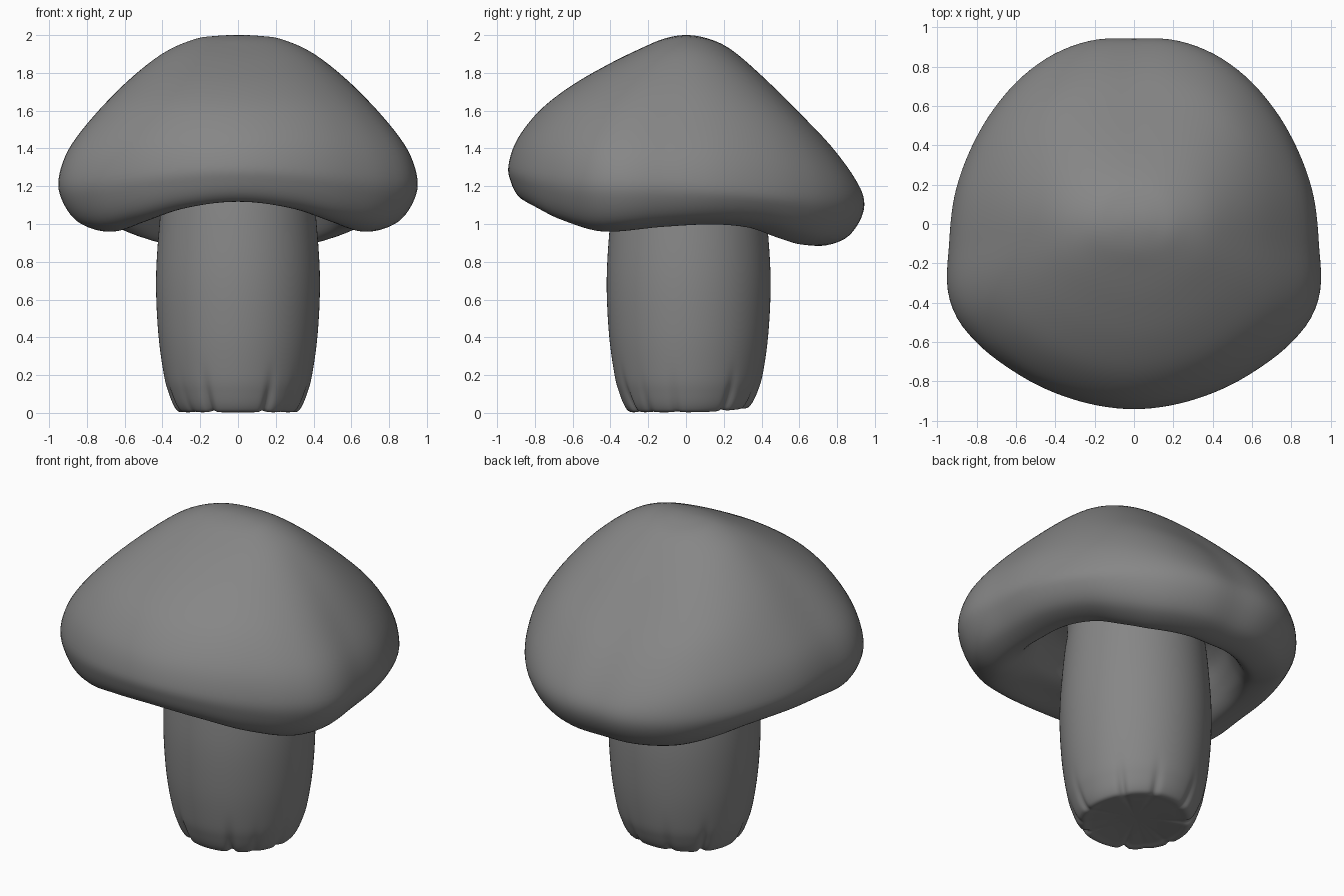
import bpy, math

if "Cube" in bpy.data.objects:
    bpy.data.objects.remove(bpy.data.objects["Cube"])


def curve(pts, x):
    """Smooth cubic through (x, y) pairs with flat ends."""
    n = len(pts)
    slope = lambda i: 0 if i in (0, n - 1) else (
        (pts[i + 1][1] - pts[i - 1][1]) / (pts[i + 1][0] - pts[i - 1][0]))
    for i in range(n - 1):
        (x0, y0), (x1, y1) = pts[i], pts[i + 1]
        if x <= x1 or i == n - 2:
            h = x1 - x0
            t = min(1, max(0, (x - x0) / h))
            return (y0 * (1 + 2 * t) * (1 - t) ** 2 + h * slope(i) * t * (1 - t) ** 2
                    + y1 * t * t * (3 - 2 * t) + h * slope(i + 1) * t * t * (t - 1))


def spline(p, steps, first):
    """Catmull-Rom samples through points; 'first' is the phantom start."""
    q = [first] + p + [p[-1]]
    out = []
    for i in range(1, len(q) - 2):
        for k in range(steps):
            t = k / steps
            out.append(tuple(
                0.5 * (2 * b + (c - a) * t + (2 * a - 5 * b + 4 * c - d) * t * t
                       + (3 * b - a - 3 * c + d) * t ** 3)
                for a, b, c, d in zip(q[i - 1], q[i], q[i + 1], q[i + 2])))
    return out + [p[-1]]


grey = bpy.data.materials.new("dark_grey")
grey.diffuse_color = (.24, .24, .24, 1)
grey.use_nodes = True
grey.node_tree.nodes["Principled BSDF"].inputs["Base Color"].default_value = grey.diffuse_color


def skin(name, columns):
    """Closed surface from columns of points sharing both end poles."""
    n, m = len(columns), len(columns[0])
    verts = [columns[0][0]] + [c[j] for j in range(1, m - 1) for c in columns] + [columns[0][-1]]
    vid = lambda i, j: 0 if j == 0 else len(verts) - 1 if j == m - 1 else 1 + (j - 1) * n + i % n
    faces = []
    for j in range(m - 1):
        for i in range(n):
            f = [vid(i, j), vid(i, j + 1), vid(i + 1, j + 1), vid(i + 1, j)]
            faces.append(tuple(dict.fromkeys(f)))
    me = bpy.data.meshes.new(name)
    me.from_pydata(verts, [], faces)
    me.materials.append(grey)
    ob = bpy.data.objects.new(name, me)
    bpy.context.collection.objects.link(ob)
    me.polygons.foreach_set("use_smooth", [True] * len(faces))
    return ob


# Cap: outline radius, rim height, lip height and lip position by angle from the front
radius = [(0, .94), (20, .943), (39, .966), (53, 1.001), (62, 1.018), (70, 1.006), (84, .945),
          (102, .921), (116, .914), (131, .924), (141, .938), (155, .955), (168, .957), (180, .942)]
rim = [(0, 1.31), (60, 1.24), (90, 1.22), (130, 1.17), (180, 1.12)]
lip = [(0, 1.118), (20, 1.085), (40, 1.01), (57, .96), (80, .985), (102, .998),
       (120, .98), (135, .93), (150, .893), (180, .885)]
lip_at = [(0, .88), (30, .855), (60, .79), (90, .765), (180, .765)]
# Crown fall-off (front, side, back) against the share of the radius
share = [0, .12, .25, .43, .64, .82, .95]
fall = [(0, .026, .10, .22, .385, .575, .80),
        (0, .005, .03, .13, .335, .575, .80),
        (0, .02, .085, .25, .475, .68, .87)]

columns = []
for i in range(128):
    a = math.tau * i / 128
    deg = math.degrees(min(a, math.tau - a))
    R, zr, zl, sl = (curve(t, deg) for t in (radius, rim, lip, lip_at))
    side = math.sin(a) ** 2
    end = fall[0] if deg < 90 else fall[2]
    prof = []
    for s, fs, fe in zip(share, fall[1], end):
        f = fs * side + fe * (1 - side)
        f *= 1 - .2 * math.sin(2 * a) ** 2 * s * s * (1 - s ** 4)
        prof.append((s * (.945 + (R - .945) * s * s), 2 - (2 - zr) * f))
    prof.append((R, zr))
    k = (1 - sl) / .23
    for s, d in ((1 - .025 * k, .45), (1 - .105 * k, .84), (sl, 1), ((sl + .6) / 2, .9)):
        prof.append((s * R, zr + (zl - zr) * d))
    # hollow underside
    prof += [(.61 * R, zl * .5 + .6), (.53 * R, 1.22), (.36, 1.3), (0, 1.32)]
    pts = spline(prof, 5, (-prof[1][0], prof[1][1]))
    columns.append([(r * math.sin(a), -r * math.cos(a), z) for r, z in pts])
skin("mushroom_cap", columns)

# Stem: barrel with pinched folds around the foot
stem = [(0, 1.4), (.35, 1.39), (.393, 1.2), (.418, .98), (.434, .7), (.422, .42),
        (.392, .2), (.365, .1), (.335, .03), (.305, .004), (.25, .012), (.12, .025), (0, .03)]
folds = [(27, 1), (50, .3), (78, .5), (127, .9), (160, .5)]
pts = spline(stem, 5, (-.3, 1.4))
columns = []
for i in range(180):
    a = math.tau * i / 180
    deg = math.degrees(min(a, math.tau - a))
    groove = sum(k * math.exp(-((deg - f) / 4) ** 2) for f, k in folds)
    col = []
    for r, z in pts:
        fade = max(0, 1 - z / .3) ** 2
        q = r * (1 - .08 * groove * fade)
        lift = fade * (r / .33) ** 2 * (.012 * groove + .025 * max(0, -math.cos(a)) ** 2)
        col.append((q * math.sin(a), .014 - q * math.cos(a), max(0, z + lift)))
    columns.append(col)
skin("mushroom_stem", columns)
